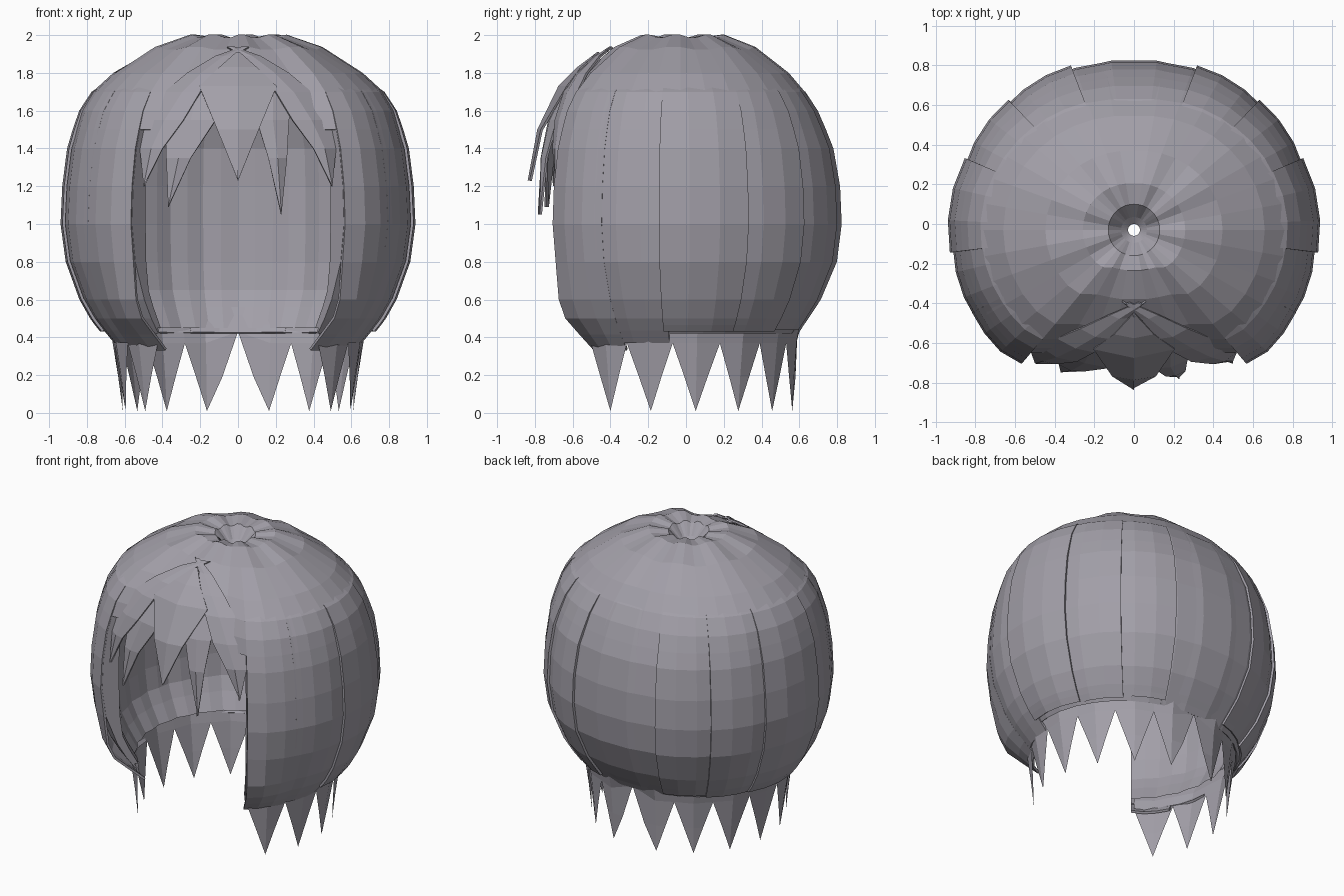
import bpy, bmesh
from math import sin, cos, radians, sqrt

cube = bpy.data.objects.get("Cube")
if cube:
    bpy.data.objects.remove(cube)

hair = bpy.data.materials.new("ash grey")
hair.use_nodes = True
colour = (0.36, 0.345, 0.39, 1)
hair.diffuse_color = colour
hair.node_tree.nodes["Principled BSDF"].inputs["Base Color"].default_value = colour

AXIS_Y = -0.03
# Height and relative radius: crown hole, then the dome down to the hem
CROWN = [(1.88, .03), (1.91, .065), (1.98, .13)]
PROFILE = [(1.995, .28), (1.93, .48), (1.8, .7), (1.7, .81), (1.6, .88), (1.5, .92),
           (1.4, .955), (1.2, .99), (1.0, 1.0), (.8, .97), (.6, .88), (.5, .81),
           (.42, .745), (.33, .67)]


def scale_at(z):
    """Relative radius of the outer dome at a height."""
    for (z0, s0), (z1, s1) in zip(PROFILE, PROFILE[1:]):
        if z >= z1:
            return s0 + (s1 - s0) * (z0 - z) / (z0 - z1)
    return PROFILE[-1][1]


def radius(a, z):
    """Outer radius in the direction a (degrees) at a height."""
    front = abs((a + 90 + 180) % 360 - 180)
    drop = .12 * min(1, max(0, (42 - front) / 14))
    c, s = cos(radians(a)), max(0, sin(radians(a)))
    shoulder = .035 * max(0, 1 - abs(z - 1.68) / .35) + .02 * max(0, 1 - abs(z - .48) / .25)
    return (scale_at(z) + shoulder * (c * c - s * s)) * (.848 + .065 * abs(c) - drop)


def point(a, z, r):
    return (r * cos(radians(a)), AXIS_Y + r * sin(radians(a)), z)


def make(name, rows, thick=0, keep=lambda i, j: True, closed=False):
    """Sheet of hair from rows of points, thickened inwards."""
    bm = bmesh.new()
    grid = [[bm.verts.new(p) for p in row] for row in rows]
    n = len(grid[0])
    for i in range(len(grid) - 1):
        for j in range(n if closed else n - 1):
            if keep(i, j):
                k = (j + 1) % n
                bm.faces.new((grid[i][j], grid[i + 1][j], grid[i + 1][k], grid[i][k]))
    bmesh.ops.remove_doubles(bm, verts=bm.verts, dist=1e-5)
    bmesh.ops.delete(bm, geom=[v for v in bm.verts if not v.link_faces], context='VERTS')
    mesh = bpy.data.meshes.new(name)
    bm.to_mesh(mesh)
    bm.free()
    mesh.materials.append(hair)
    obj = bpy.data.objects.new(name, mesh)
    bpy.context.collection.objects.link(obj)
    if thick:
        mod = obj.modifiers.new("thickness", 'SOLIDIFY')
        mod.thickness, mod.offset = thick, -1


# Dome with a small star-shaped crown hole, open at the face
angles = [-50 + 10 * k for k in range(36)]
heights = [z for z, s in CROWN + PROFILE[:-1]]
dome = []
for i, z in enumerate(heights):
    row = []
    for k, a in enumerate(angles):
        ripple = .007 * (-1) ** (k // 2) if 1 < i < 5 else 0
        r = CROWN[i][1] if i < len(CROWN) else radius(a, z)
        row.append(point(a, z + ripple, r))
    dome.append(row)


def covers(i, j):
    """Full height round the head, short above the forehead."""
    return j < 28 or heights[i + 1] > (1.45 if j in (28, 35) else 1.55)


make("dome", dome, .012, covers, True)

# Inner lining, joined to the face opening by a flat wall on each side
lining = []
for z, r in [(1.6, .68), (1.4, .745), (1.2, .755), (1.0, .755), (.8, .75), (.65, .73),
             (.56, .69), (.45, .63)]:
    inner = [point(a, z, r + .006 * (-1) ** k) for k, a in enumerate(range(-50, 231, 7))]
    rim = radius(-50, z)
    lining.append([point(-50, z, rim)] + inner + [point(230, z, rim)])
make("lining", lining)


# Overlapping long locks: start, end, lift at start and end, hem height, low swell
def lock(name, a0, a1, lift0, lift1, hem, swell=0):
    rows = []
    for i, z in enumerate([1.84, 1.7, 1.6, 1.5, 1.4, 1.2, 1.0, .8, .6, .5, (.5 + hem) / 2, hem]):
        bulge = swell * max(0, 1 - abs(z - .52) / (.3 if z > .52 else .19))
        row = []
        for k in range(4):
            t = k / 3
            a = a0 + (a1 - a0) * t
            lift = lift0 + (lift1 - lift0) * t + .006 * (1 - (2 * t - 1) ** 2)
            lift = lift * min(1, i / 4) - (.03 if i == 0 else 0)
            row.append(point(a, z, radius(a, z) + lift + bulge * (1 - t)))
        rows.append(row if a1 > a0 else row[::-1])
    make(name, rows, .015)


LOCKS = [("face_lock", -50, -27, .01, .012, .33, .08), ("temple_lock", -30, -5, .012, .006, .37, 0),
         ("side_lock", -7, 23, .024, .02, .43, 0), ("rear_side_lock", 20, 46, .004, .02, .43, 0),
         ("rear_lock", 43, 69, .004, .018, .44, 0)]
for name, a0, a1, l0, l1, hem, swell in LOCKS:
    lock("left_" + name, a0, a1, l0, l1, hem, swell)
    lock("right_" + name, 180 - a0, 180 - a1, l0, l1, hem, swell)
lock("back_lock", 67, 113, .0, .0, .42)

# Pointed ends around the nape, each with a crease down the middle
for n in range(6):
    mid = -37 + 22.3 * n
    last = n == 5
    for side, word in ((1, "left"), (-1, "right")):
        rows = []
        for z, w, r in [(.56, 1, .69), (.45, 1, .635), (.37, 1, .62), (.19, .5, .615), (.01, 0, .615)]:
            row = []
            for d in (-1, 0, 1):
                wide = 15.5 if last and d == 1 else 11.2
                top = z + (.06 if last and d == 1 and z == .37 else 0)
                a = 90 + side * (mid + wide * w * d - 90)
                flare = .035 * w * cos(radians(a)) ** 2 + (.015 * w if d == 0 else 0)
                row.append(point(a, top, r + flare))
            rows.append(row[::side])
        make("%s_nape_spike_%d" % (word, n + 1), rows)


# Fringe strands draped over the forehead: rows of height, left and right edge
def strand(name, outline, lift):
    rows = []
    for z, x0, x1 in outline:
        row = []
        for t in (0, .5, 1):
            x = x0 + (x1 - x0) * t
            r = scale_at(max(z, 1.15)) * .78 + lift + (.01 if t == .5 else 0)
            r += .16 * max(0, abs(x) - .25)
            row.append((x, AXIS_Y - sqrt(max(.01, r * r - x * x)), z))
        rows.append(row)
    make(name, rows, .012)


strand("middle_fringe", [(1.91, -.01, .01), (1.83, -.1, .1), (1.73, -.205, .205),
                         (1.5, -.11, .11), (1.23, 0, 0)], .03)
strand("right_fringe", [(1.88, -.12, .0), (1.72, -.34, -.08), (1.55, -.38, -.12),
                        (1.35, -.38, -.25), (1.09, -.37, -.37)], .005)
strand("left_fringe", [(1.88, .0, .12), (1.72, .06, .31), (1.55, .1, .27),
                       (1.35, .16, .26), (1.05, .23, .23)], .005)
for side, word in ((1, "left"), (-1, "right")):
    sweep = [(1.94, -.06, -.02), (1.89, .03, .12), (1.8, .12, .27), (1.7, .2, .39),
             (1.55, .29, .49), (1.4, .4, .52), (1.2, .5, .5)]
    strand(word + "_swept_fringe", [(z, *sorted((side * a, side * b))) for z, a, b in sweep], .018)
